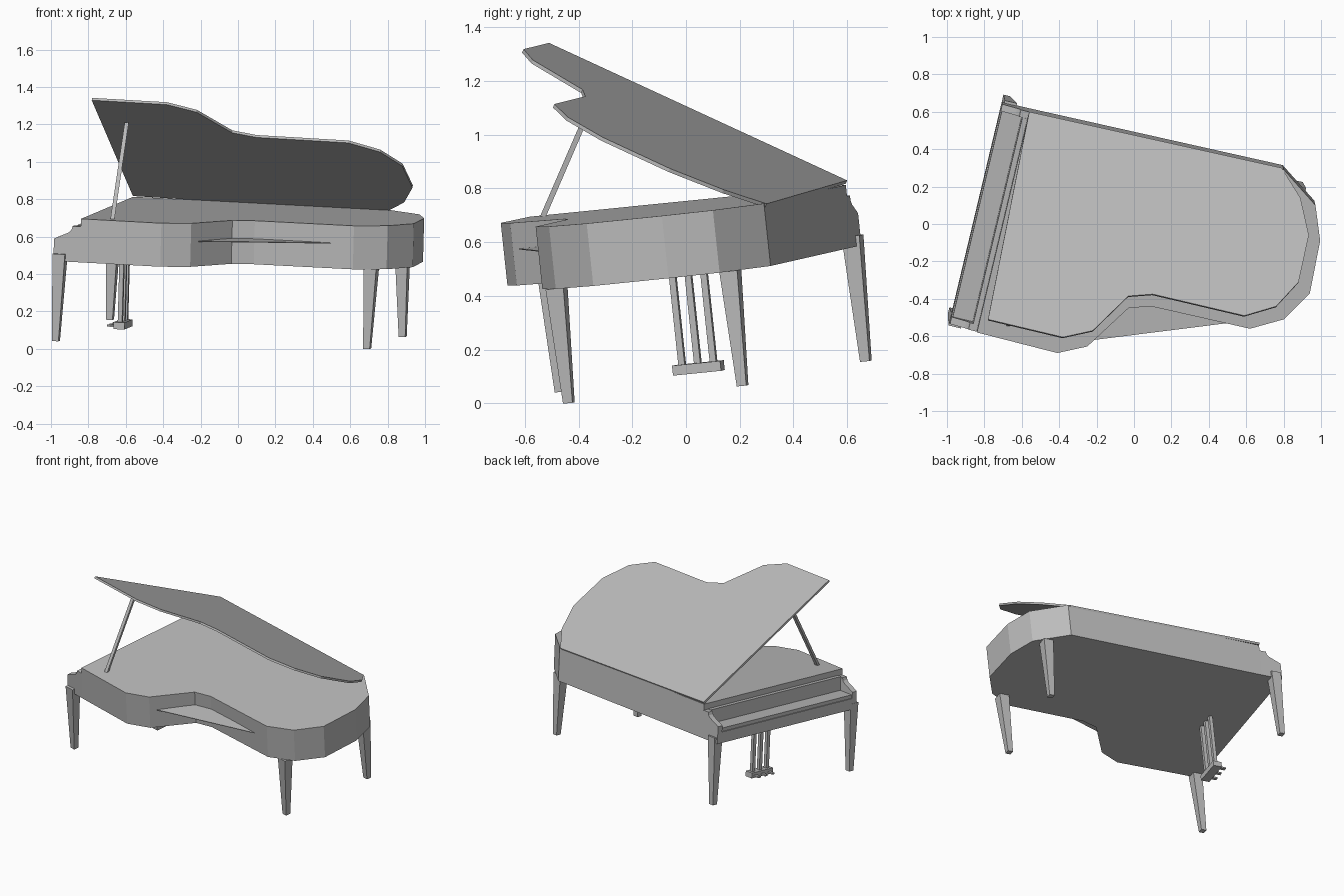
import bpy, bmesh
from mathutils import Vector

if "Cube" in bpy.data.objects:
    bpy.data.objects.remove(bpy.data.objects["Cube"])

grey = bpy.data.materials.new("satin_grey")
grey.diffuse_color = (0.5, 0.5, 0.5, 1)
grey.use_nodes = True
grey.node_tree.nodes["Principled BSDF"].inputs["Base Color"].default_value = grey.diffuse_color

# The whole instrument stands on a slightly tilted base plane (underside of the case)
A, B, C = 0.499, -0.027, 0.107
N = Vector((-B, -C, 1)).normalized()


def P(x, y, h):
    """Point h above the tilted underside, starting at plan position x, y."""
    return Vector((x, y, A + B * x + C * y)) + h * N


# Keyboard frame: u runs out from the case front, v along the keyboard
K0 = Vector((-0.846, -0.555))
K1 = Vector((-0.566, 0.62))
KLEN = (K1 - K0).length
VD = (K1 - K0).normalized()
UD = Vector((-VD.y, VD.x))


def K(u, v, h):
    p = K0 + UD * u + VD * v
    return P(p.x, p.y, h)


def loft(name, lower, upper):
    """Closed solid between two matching loops."""
    bm = bmesh.new()
    a = [bm.verts.new(p) for p in lower]
    b = [bm.verts.new(p) for p in upper]
    n = len(a)
    bm.faces.new(a)
    bm.faces.new(b)
    for i in range(n):
        j = (i + 1) % n
        bm.faces.new((a[i], a[j], b[j], b[i]))
    bmesh.ops.recalc_face_normals(bm, faces=bm.faces)
    me = bpy.data.meshes.new(name)
    bm.to_mesh(me)
    bm.free()
    me.materials.append(grey)
    ob = bpy.data.objects.new(name, me)
    bpy.context.collection.objects.link(ob)
    return ob


def kbox(name, u, v, h):
    """Box aligned with the keyboard."""
    ring = [(u[0], v[0]), (u[1], v[0]), (u[1], v[1]), (u[0], v[1])]
    return loft(name, [K(a, b, h[0]) for a, b in ring],
                [K(a, b, h[1]) for a, b in ring])


def square(x, y, h, r):
    """Square loop turned with the keyboard."""
    return [P(x + UD.x * a * r + VD.x * b * r, y + UD.y * a * r + VD.y * b * r, h)
            for a, b in ((-1, -1), (1, -1), (1, 1), (-1, 1))]


# Case
case = [(-.846, -.555), (-.416, -.665), (-.256, -.63), (-.036, -.425),
        (.084, -.415), (.614, -.535), (.794, -.485), (.934, -.345),
        (.989, -.065), (.964, .125), (.795, .315), (-.566, .62)]
loft("case", [P(x, y, 0) for x, y in case], [P(x, y, .234) for x, y in case])

# Thin web across the hollow of the curved side
web = [(-.215, -.605), (-.036, -.42), (.09, -.41), (.5, -.515)]
loft("side_web", [P(x, y, .133) for x, y in web], [P(x, y, .137) for x, y in web])

# Raised lid, a slab lying in its own sloping plane
lid = [(-.78, -.51), (-.38, -.605), (-.22, -.57), (-.03, -.385), (.1, -.375),
       (.59, -.49), (.76, -.44), (.88, -.31), (.935, -.06), (.89, .14),
       (.79, .30), (-.56, .60)]
top = [Vector((x, y, .998 - .16 * x - .4295 * y)) for x, y in lid]
drop = Vector((.16, .4295, 1)).normalized() * .014
loft("lid", [p - drop for p in top], top)

# Lid prop
foot, head = Vector((-.672, -.535, .69)), Vector((-.595, -.31, 1.21))
ring = [Vector((a * .011, b * .011, 0)) for a, b in ((-1, -1), (1, -1), (1, 1), (-1, 1))]
loft("lid_prop", [foot + r for r in ring], [head + r for r in ring])

# Keyboard shelf, keys and fallboard
CH = .038
kbox("key_bed", (0, .145), (0, KLEN), (0, .076))
kbox("keys", (0, .138), (CH, KLEN - CH), (.076, .1))
kbox("fallboard", (0, .028), (CH, KLEN - CH), (.1, .195))

# Shaped cheeks at both keyboard ends
cheek = [(0, .076), (.145, .076), (.145, .12), (.125, .13), (.065, .157),
         (.05, .172), (.045, .192), (0, .192)]
for name, v in (("cheek_front", 0), ("cheek_back", KLEN - CH)):
    loft(name, [K(u, v, h) for u, h in cheek], [K(u, v + CH, h) for u, h in cheek])

# Tapered legs
for name, x, y, dx, t in (("leg_keyboard_front", -.952, -.513, -.010, .04),
                          ("leg_keyboard_back", -.667, .624, -.006, .04),
                          ("leg_tail_front", .713, -.482, -.011, 0),
                          ("leg_tail_back", .880, .165, .012, 0)):
    loft(name, square(x + dx, y, -.43, .018), square(x, y, t, .034))

# Pedal lyre: three rods, a foot box and three pedals
c = Vector((-.605, .005)) - K0
cu, cv = c.dot(UD), c.dot(VD)
kbox("pedal_box", (cu - .03, cu + .03), (cv - .092, cv + .092), (-.405, -.368))
for i in (-1, 0, 1):
    v = cv + i * .06
    kbox("lyre_rod", (cu - .012, cu + .012), (v - .012, v + .012), (-.37, .002))
    kbox("pedal", (cu + .03, cu + .07), (v - .011, v + .011), (-.396, -.386))
